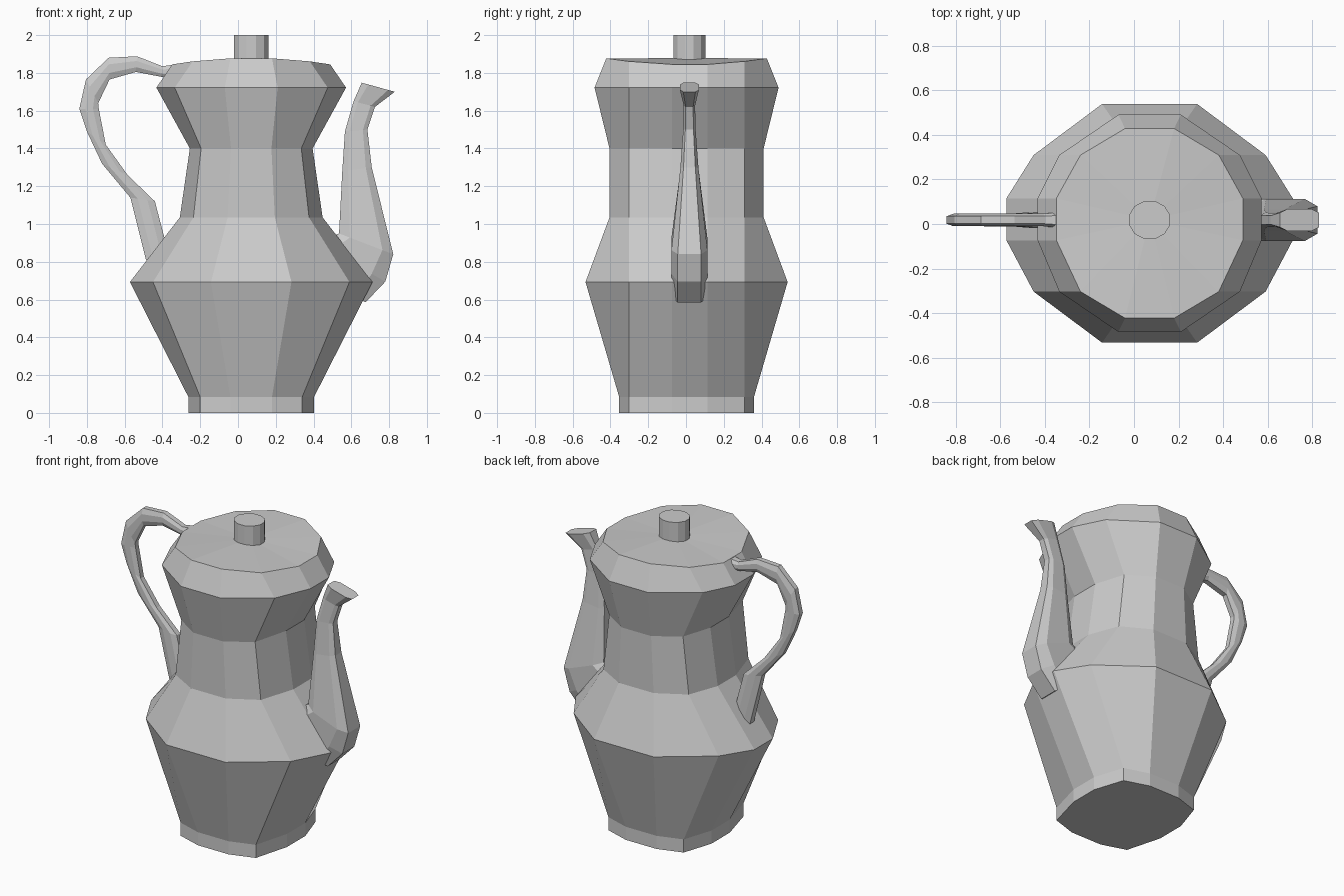
import bpy, bmesh, math

if "Cube" in bpy.data.objects:
    bpy.data.objects.remove(bpy.data.objects["Cube"])

CX, CY = 0.07, 0.018  # axis of the body, mid plane of spout and handle


def loft(name, rings, top=None):
    """Bridge equal-length rings, close both ends (optionally fan the top to a point)."""
    bm = bmesh.new()
    vs = [[bm.verts.new(p) for p in r] for r in rings]
    n = len(rings[0])
    for a, b in zip(vs, vs[1:]):
        for i in range(n):
            j = (i + 1) % n
            bm.faces.new((a[i], a[j], b[j], b[i]))
    bm.faces.new(vs[0][::-1])
    if top:
        c = bm.verts.new(top)
        for i in range(n):
            bm.faces.new((vs[-1][i], vs[-1][(i + 1) % n], c))
    else:
        bm.faces.new(vs[-1])
    bmesh.ops.recalc_face_normals(bm, faces=bm.faces)
    me = bpy.data.meshes.new(name)
    bm.to_mesh(me)
    bm.free()
    ob = bpy.data.objects.new(name, me)
    bpy.context.collection.objects.link(ob)
    return ob


def body_ring(z, side, diag, front, depth, rise=0.0):
    """Twelve-sided ring: half widths of side, diagonal and front corners."""
    right = [(front, -depth + 0.003, z + rise), (diag, -0.303, z + rise / 2), (side, -0.073, z),
             (side, 0.115, z), (diag, 0.309, z + rise / 2), (front, depth + 0.003, z + rise)]
    return [(CX + x, y, h) for x, y, h in right] + [(CX - x, y, h) for x, y, h in right[::-1]]


def strip_ring(inner, outer, half, bevel, tip):
    """Bevelled bar section between two points of the side profile."""
    pts = [(0, tip), (bevel, 1), (1 - bevel, 1), (1, tip)]
    pts += [(t, -w) for t, w in pts[::-1]]
    return [(inner[0] + (outer[0] - inner[0]) * t, CY + half * w,
             inner[1] + (outer[1] - inner[1]) * t) for t, w in pts]


# Pot body with foot, belly, neck and closed lid
loft("pot_body", [body_ring(*r) for r in (
    (0.0, 0.333, 0.27, 0.11, 0.357),
    (0.085, 0.333, 0.27, 0.11, 0.357),
    (0.693, 0.642, 0.52, 0.213, 0.535),
    (1.035, 0.378, 0.306, 0.125, 0.408),
    (1.40, 0.325, 0.265, 0.107, 0.408),
    (1.722, 0.502, 0.405, 0.14, 0.487),
    (1.845, 0.418, 0.31, 0.11, 0.425, 0.032))], (CX, CY, 1.878))

# Lid knob
knob = [(CX + 0.095 * math.cos(a), CY + 0.088 * math.sin(a))
        for a in (math.tau * (i + 0.5) / 12 for i in range(12))]
loft("lid_knob", [[(x, y, z) for x, y in knob] for z in (1.86, 2.0)])

# Spout: broad at the belly, slim neck, flared lip
spout = [
    ((0.42, 0.74), (0.675, 0.585), 0.095),
    ((0.42, 0.90), (0.78, 0.695), 0.095),
    ((0.535, 0.95), (0.822, 0.84), 0.095),
    ((0.552, 1.28), (0.708, 1.30), 0.048),
    ((0.566, 1.49), (0.685, 1.50), 0.033),
    ((0.612, 1.65), (0.725, 1.62), 0.030),
    ((0.655, 1.748), (0.83, 1.70), 0.050)]
loft("spout", [strip_ring(a, b, h, 0.2, 0.65) for a, b, h in spout])

# Handle: looped bar from the lid rim to the belly
handle = [
    ((-0.33, 1.765), (-0.33, 1.845), 0.036),
    ((-0.41, 1.78), (-0.40, 1.835), 0.028),
    ((-0.54, 1.805), (-0.535, 1.888), 0.028),
    ((-0.68, 1.765), (-0.685, 1.88), 0.028),
    ((-0.74, 1.64), (-0.805, 1.765), 0.028),
    ((-0.737, 1.61), (-0.84, 1.61), 0.028),
    ((-0.70, 1.42), (-0.80, 1.49), 0.028),
    ((-0.585, 1.26), (-0.72, 1.32), 0.028),
    ((-0.44, 1.12), (-0.57, 1.14), 0.03),
    ((-0.385, 0.91), (-0.487, 0.81), 0.036),
    ((-0.34, 0.84), (-0.44, 0.74), 0.036)]
loft("handle", [strip_ring(a, b, h, 0.3, 0.6) for a, b, h in handle])
